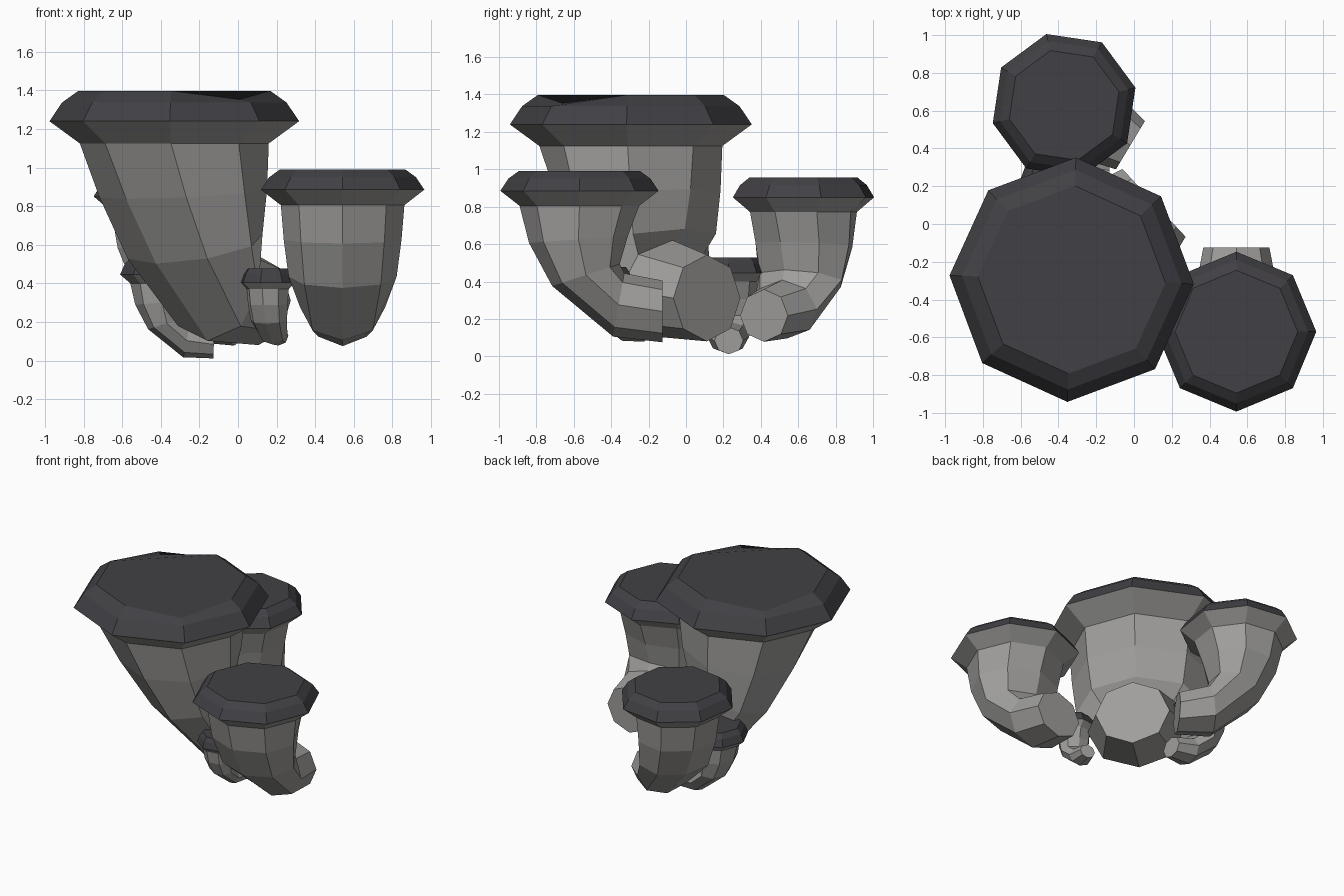
import bpy, bmesh
from math import cos, sin, radians, tau
from mathutils import Matrix, Vector

cube = bpy.data.objects.get("Cube")
if cube:
    bpy.data.objects.remove(cube, do_unlink=True)


def make_material(name, color):
    mat = bpy.data.materials.new(name)
    mat.use_nodes = True
    mat.diffuse_color = (*color, 1)
    mat.node_tree.nodes["Principled BSDF"].inputs["Base Color"].default_value = (*color, 1)
    return mat


STEM = make_material("stem grey", (0.345, 0.34, 0.33))
CAP = make_material("cap charcoal", (0.053, 0.051, 0.058))
SIDES = 8

# Cross-sections from the cut stem end up to the cap top, relative to the rim:
# (offset along bend, height, half depth, half width, tilt in degrees)
SECTIONS = [
    (0.445, -0.645, 0.165, 0.175, 90),
    (0.21, -0.61, 0.172, 0.22, 80),
    (0.035, -0.45, 0.19, 0.28, 18),
    (-0.005, -0.26, 0.265, 0.305, 4),
    (0, -0.08, 0.32, 0.32, 0),
    (0, 0, 0.423, 0.423, 0),
    (0, 0.065, 0.38, 0.38, 0),
    (0, 0.105, 0.325, 0.325, 0),
]
RIM = 5  # section where the dark cap starts
LEAN_SHARE = {2: 1.0, 3: 0.7}  # how far each stem section follows the lean


def mushroom(name, rim_center, bend, size, reach, drop, foot, rise, lean=0, sag=0):
    """Eight-sided mushroom whose stem foot curves towards the bend angle.

    size scales the widths, reach and drop the stem path, foot the cut stem
    end and rise the cap height; lean shifts the mid stem along the bend and
    sag lowers two opposite corners of the cap top.
    """
    bm = bmesh.new()
    rings = []
    for k, (s, z, depth, width, tilt) in enumerate(SECTIONS):
        t = radians(tilt)
        girth = foot if k == 0 else size
        height = z * (rise if k > RIM else drop)
        offset = s * reach + lean * LEAN_SHARE.get(k, 0)
        ring = []
        for i in range(SIDES):
            a = tau * i / SIDES
            d = girth * depth * cos(a)
            ring.append(bm.verts.new((offset + d * cos(t),
                                      girth * width * sin(a),
                                      height + d * sin(t))))
        rings.append(ring)
    for corner in rings[-1][2::4]:
        corner.co.z -= sag
    # skin between neighbouring sections
    for k, (low, high) in enumerate(zip(rings, rings[1:])):
        for i in range(SIDES):
            j = (i + 1) % SIDES
            face = bm.faces.new((low[i], low[j], high[j], high[i]))
            face.material_index = int(k >= RIM)
    # cut foot and cap top
    bm.faces.new(rings[0][::-1])
    bm.faces.new(rings[-1]).material_index = 1
    bmesh.ops.recalc_face_normals(bm, faces=bm.faces)
    bm.transform(Matrix.Translation(Vector(rim_center))
                 @ Matrix.Rotation(radians(bend), 4, "Z"))
    mesh = bpy.data.meshes.new(name)
    bm.to_mesh(mesh)
    bm.free()
    mesh.materials.append(STEM)
    mesh.materials.append(CAP)
    obj = bpy.data.objects.new(name, mesh)
    bpy.context.collection.objects.link(obj)


# The cluster: rim centre, bend, size, reach, drop, foot, rise
mushroom("large_mushroom", (-0.33, -0.295, 1.24), 43, 1.53, 1.34, 1.44, 1.4, 1.5,
         lean=0.1, sag=0.045)
mushroom("front_mushroom", (0.542, -0.57, 0.885), 90, 1.0, 1.0, 1.0, 1.0, 1.0)
mushroom("back_mushroom", (-0.37, 0.628, 0.85), -31, 0.92, 0.92, 0.98, 0.85, 1.0)
mushroom("small_front_mushroom", (0.155, -0.43, 0.405), 75, 0.35, 0.48, 0.43, 0.3, 0.68)
mushroom("small_back_mushroom", (-0.395, 0.22, 0.445), 2, 0.51, 0.6, 0.56, 0.44, 0.8)
